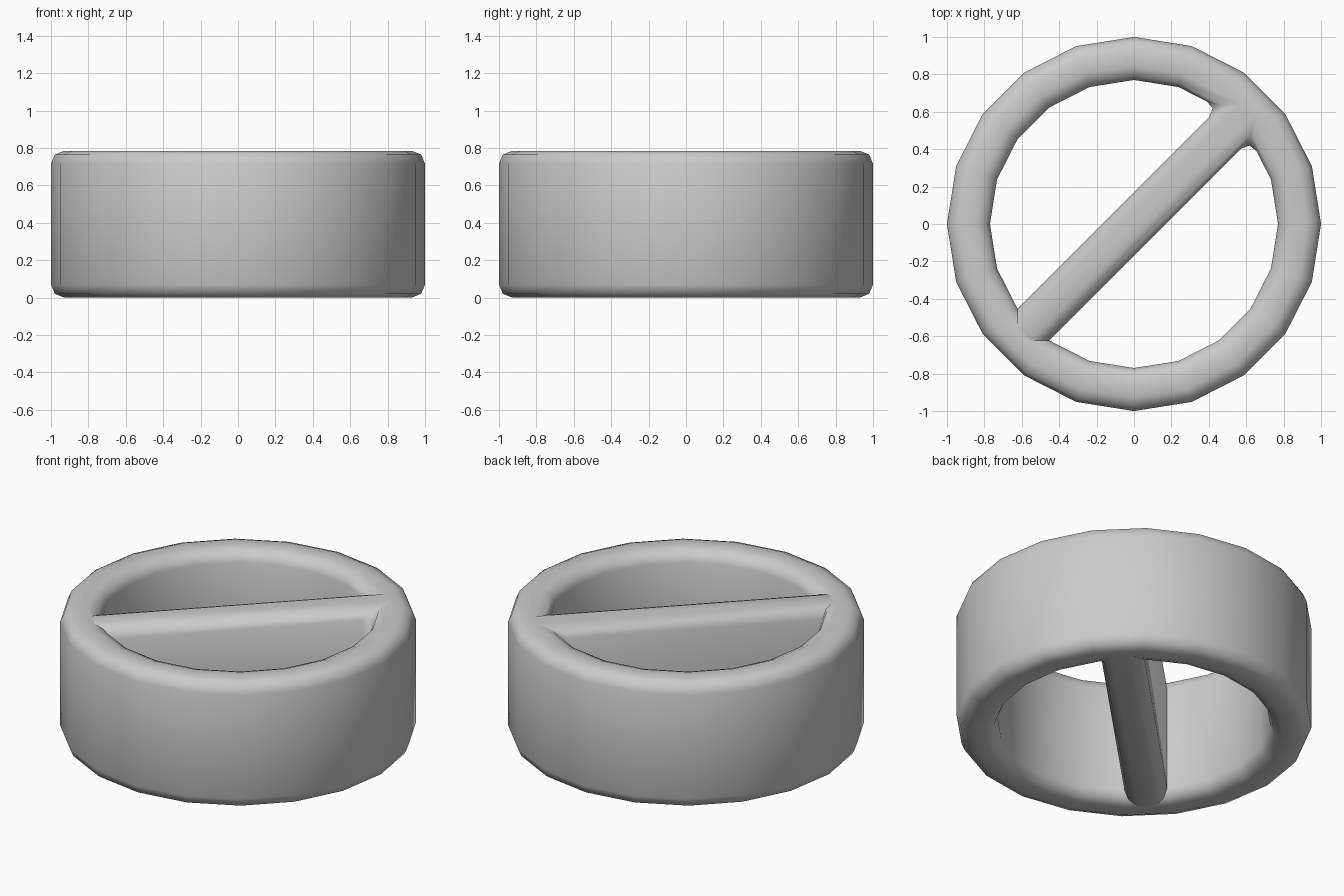
import bpy, bmesh
from math import cos, sin, radians
from mathutils import Vector

if "Cube" in bpy.data.objects:
    bpy.data.objects.remove(bpy.data.objects["Cube"])

SIDES, OUTER, INNER, HEIGHT = 20, 1.0, 0.77, 0.785

bm = bmesh.new()

# Ring: square section swept round 20 sides
rings = []
for r, z in ((OUTER, 0), (OUTER, HEIGHT), (INNER, HEIGHT), (INNER, 0)):
    rings.append([bm.verts.new((r * cos(radians(18 * i)), r * sin(radians(18 * i)), z))
                  for i in range(SIDES)])
bar_root = None
for k in range(4):
    a, b = rings[k], rings[(k + 1) % 4]
    for i in range(SIDES):
        j = (i + 1) % SIDES
        f = bm.faces.new((a[i], a[j], b[j], b[i]))
        if k == 2 and i == 2:      # inner face centred on 45 degrees
            bar_root = f
bmesh.ops.recalc_face_normals(bm, faces=bm.faces)

# Diagonal bar: inner face extruded across into the opposite wall
res = bmesh.ops.extrude_discrete_faces(bm, faces=[]) if bar_root is None else \
    bmesh.ops.extrude_face_region(bm, geom=[bar_root])
new_verts = [v for v in res["geom"] if isinstance(v, bmesh.types.BMVert)]
length = INNER * cos(radians(9)) + 0.9
bmesh.ops.translate(bm, verts=new_verts,
                    vec=Vector((-1, -1, 0)).normalized() * length)
if bar_root.is_valid:
    bmesh.ops.delete(bm, geom=[bar_root], context='FACES_ONLY')
bmesh.ops.recalc_face_normals(bm, faces=bm.faces)

mesh = bpy.data.meshes.new("barred_ring")
bm.to_mesh(mesh)
bm.free()
for p in mesh.polygons:
    p.use_smooth = True
ring = bpy.data.objects.new("barred_ring", mesh)
bpy.context.collection.objects.link(ring)

# Rounded edges
bev = ring.modifiers.new("rounded_edges", 'BEVEL')
bev.width = 0.07
bev.segments = 2
bev.limit_method = 'ANGLE'
bev.angle_limit = radians(30)
